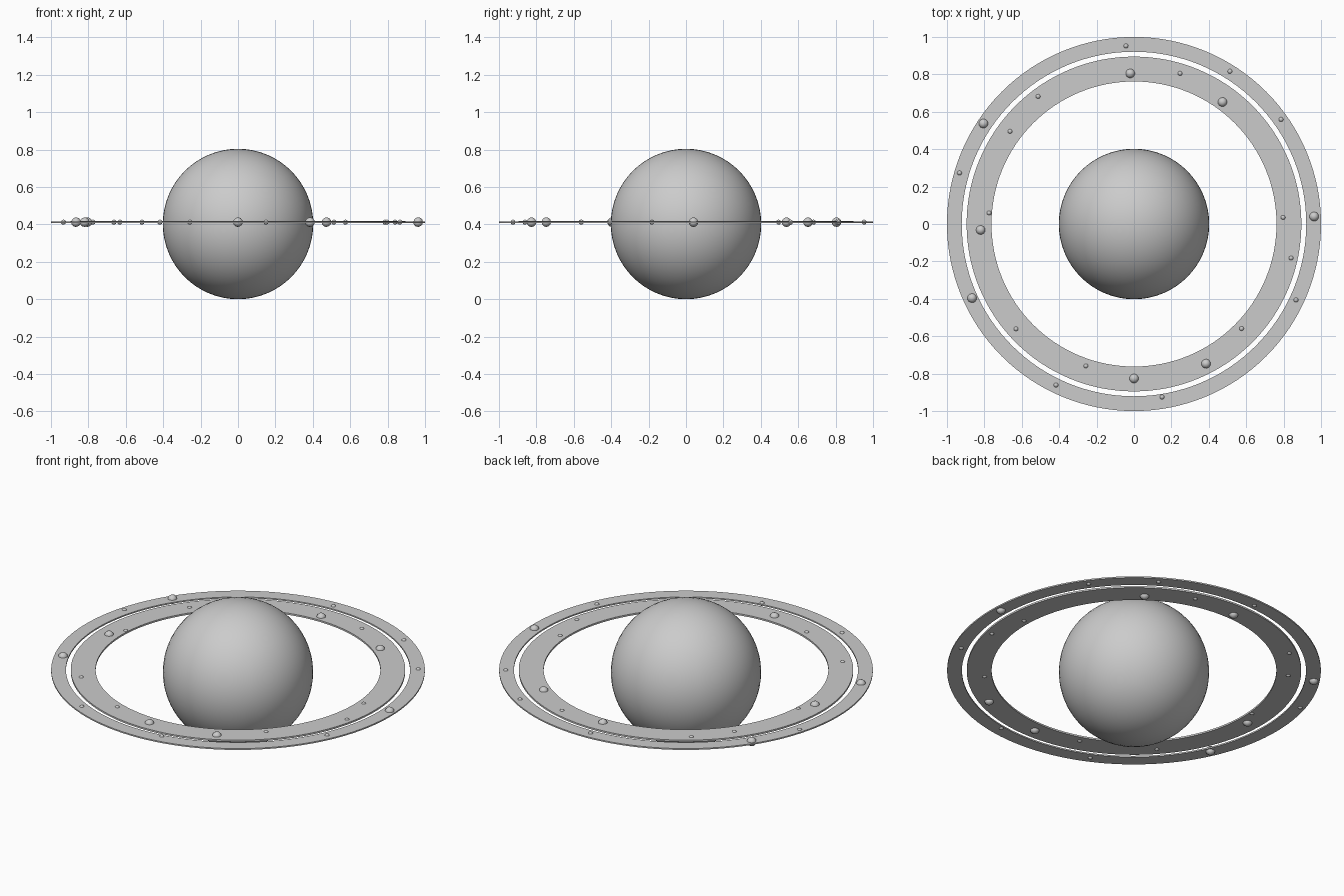
import bpy, bmesh, math

if "Cube" in bpy.data.objects:
    bpy.data.objects.remove(bpy.data.objects["Cube"])

RING_Z = 0.412


def finish(name, bm, smooth=True):
    bmesh.ops.recalc_face_normals(bm, faces=bm.faces)
    me = bpy.data.meshes.new(name)
    bm.to_mesh(me)
    bm.free()
    for p in me.polygons:
        p.use_smooth = smooth
    ob = bpy.data.objects.new(name, me)
    bpy.context.collection.objects.link(ob)
    return ob


# Planet: subdivided cube blown up into a sphere
bm = bmesh.new()
bmesh.ops.create_cube(bm, size=2)
bmesh.ops.subdivide_edges(bm, edges=bm.edges, cuts=15, use_grid_fill=True)
for v in bm.verts:
    # equal-angle spacing of the grid
    v.co = [math.tan(c * math.pi / 4) for c in v.co]
    v.co = v.co.normalized() * 0.402
    v.co.z += 0.402
finish("planet", bm)


# Flat ring band with a thin rectangular section
def ring(name, r_in, r_out, half, n=128):
    bm = bmesh.new()
    section = [(r_in, -half), (r_out, -half), (r_out, half), (r_in, half)]
    loops = []
    for i in range(n):
        a = 2 * math.pi * i / n
        loops.append([bm.verts.new((r * math.cos(a), r * math.sin(a), RING_Z + z))
                      for r, z in section])
    for i in range(n):
        p, q = loops[i], loops[(i + 1) % n]
        for k in range(4):
            m = (k + 1) % 4
            bm.faces.new((p[k], p[m], q[m], q[k]))
    ob = finish(name, bm)
    bpy.ops.object.select_all(action='DESELECT')
    ob.select_set(True)
    bpy.context.view_layer.objects.active = ob
    bpy.ops.object.shade_smooth_by_angle(angle=math.radians(30))


ring("inner_ring", 0.762, 0.895, 0.005)
ring("outer_ring", 0.921, 1.0, 0.004)


# Moons and pebbles embedded in the rings
def balls(name, radius, spots):
    for i, (x, y) in enumerate(spots):
        bm = bmesh.new()
        bmesh.ops.create_icosphere(bm, subdivisions=2, radius=radius)
        bmesh.ops.translate(bm, verts=bm.verts, vec=(x, y, RING_Z))
        finish(f"{name}_{i + 1}", bm)


balls("large_moon", 0.026, [
    (-0.02, 0.805), (0.473, 0.652), (-0.805, 0.537), (-0.82, -0.032),
    (0.963, 0.04), (-0.866, -0.396), (0, -0.826), (0.385, -0.747)])
balls("small_moon", 0.0135, [
    (-0.043, 0.952), (0.246, 0.805), (0.513, 0.816), (-0.513, 0.682),
    (-0.663, 0.495), (-0.933, 0.273), (-0.775, 0.059), (0.786, 0.559),
    (0.797, 0.035), (0.84, -0.182), (0.866, -0.406), (0.575, -0.559),
    (0.15, -0.925), (-0.417, -0.861), (-0.257, -0.759), (-0.631, -0.561)])
